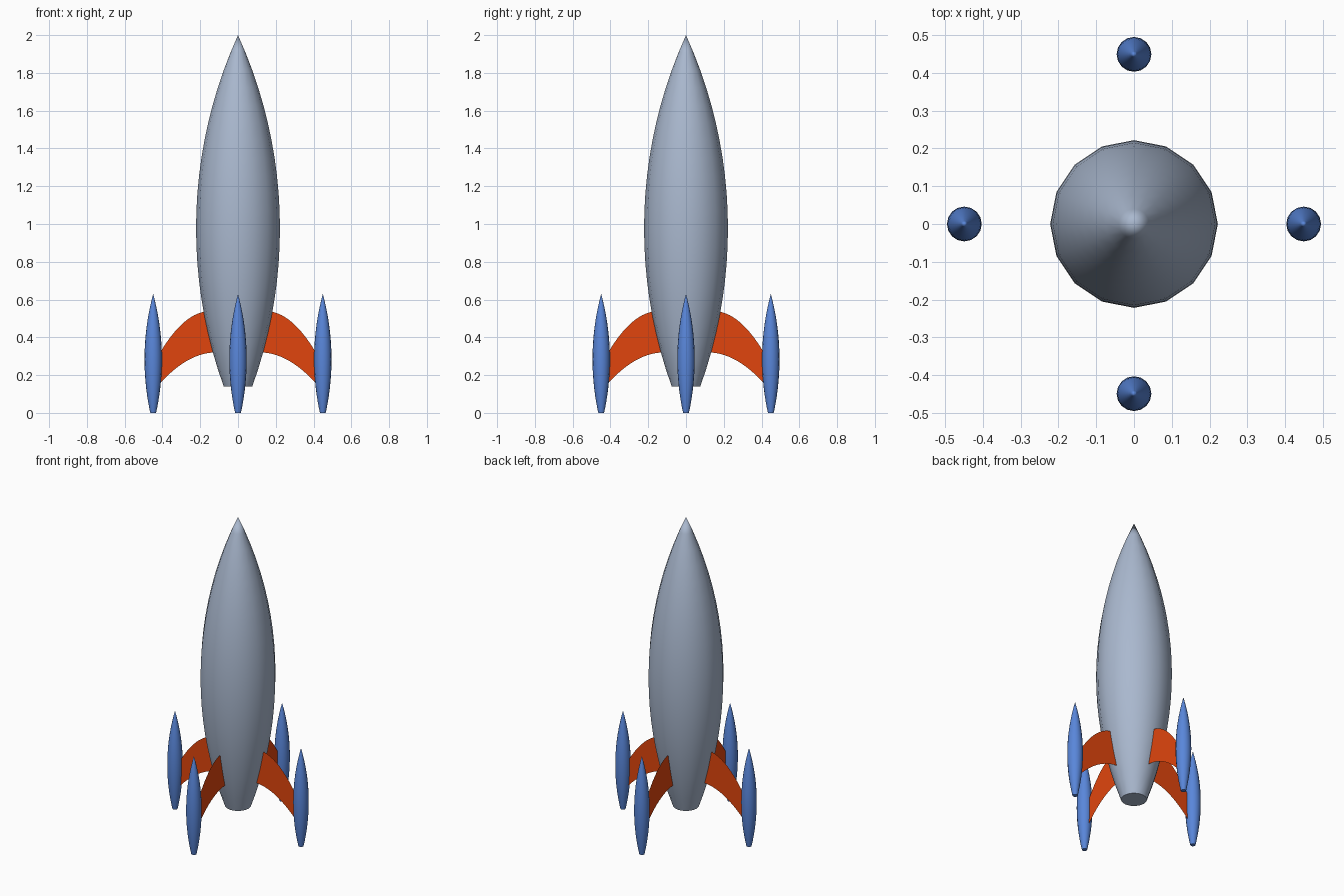
import bpy, bmesh, math

cube = bpy.data.objects.get("Cube")
if cube:
    bpy.data.objects.remove(cube, do_unlink=True)


def material(name, rgb):
    mat = bpy.data.materials.new(name)
    mat.use_nodes = True
    mat.diffuse_color = (*rgb, 1)
    mat.node_tree.nodes["Principled BSDF"].inputs["Base Color"].default_value = (*rgb, 1)
    return mat


def add_object(name, bm, mat):
    mesh = bpy.data.meshes.new(name)
    bm.to_mesh(mesh)
    bm.free()
    mesh.materials.append(mat)
    obj = bpy.data.objects.new(name, mesh)
    bpy.context.collection.objects.link(obj)
    return obj


def spindle(name, radius, bottom, top, mat, sides=16, rings=20):
    """Pointed hull with a circular-arc profile and a flat, closed tail."""
    widest = bottom + (top - bottom) * 0.45
    nose = top - widest
    arc = (nose ** 2 + radius ** 2) / (2 * radius)
    bm = bmesh.new()
    loops = []
    for i in range(rings):
        z = bottom + (top - bottom) * i / rings
        r = radius - arc + math.sqrt(arc ** 2 - (z - widest) ** 2)
        angles = [math.tau * k / sides for k in range(sides)]
        loops.append([bm.verts.new((r * math.cos(a), r * math.sin(a), z)) for a in angles])
    tip = bm.verts.new((0, 0, top))
    for k in range(sides):
        n = (k + 1) % sides
        for low, high in zip(loops, loops[1:]):
            bm.faces.new((low[k], low[n], high[n], high[k]))
        bm.faces.new((loops[-1][k], loops[-1][n], tip))
    bm.faces.new(loops[0][::-1])
    obj = add_object(name, bm, mat)
    bpy.ops.object.select_all(action="DESELECT")
    obj.select_set(True)
    bpy.context.view_layer.objects.active = obj
    bpy.ops.object.shade_smooth_by_angle(angle=math.radians(40))
    return obj


def fin(name, mat, steps=14):
    """Thin curved strut between the hull and a pod."""
    bm = bmesh.new()
    pairs = []
    for i in range(steps + 1):
        x = 0.12 + 0.31 * i / steps
        upper = 0.535 - 0.567 * (x - 0.18) - 3.2 * (x - 0.18) * (x - 0.3)
        lower = 0.32 - 0.333 * (x - 0.13) - 1.85 * (x - 0.13) * (x - 0.28)
        pairs.append((bm.verts.new((x, 0, lower)), bm.verts.new((x, 0, upper))))
    for (a, b), (c, d) in zip(pairs, pairs[1:]):
        bm.faces.new((a, c, d, b))
    return add_object(name, bm, mat)


steel = material("steel", (0.40, 0.48, 0.62))
blue = material("blue", (0.10, 0.24, 0.70))
orange = material("orange", (0.75, 0.06, 0.004))

# Main hull
spindle("hull", 0.222, 0.14, 2.0, steel)

# Four fins, each carrying a pod
for index, side in enumerate(("left", "back", "right", "front")):
    angle = index * math.pi / 2
    fin(side + "_fin", orange).rotation_euler.z = angle
    pod = spindle(side + "_pod", 0.046, 0, 0.63, blue)
    pod.location = (0.449 * math.cos(angle), 0.449 * math.sin(angle), 0)
